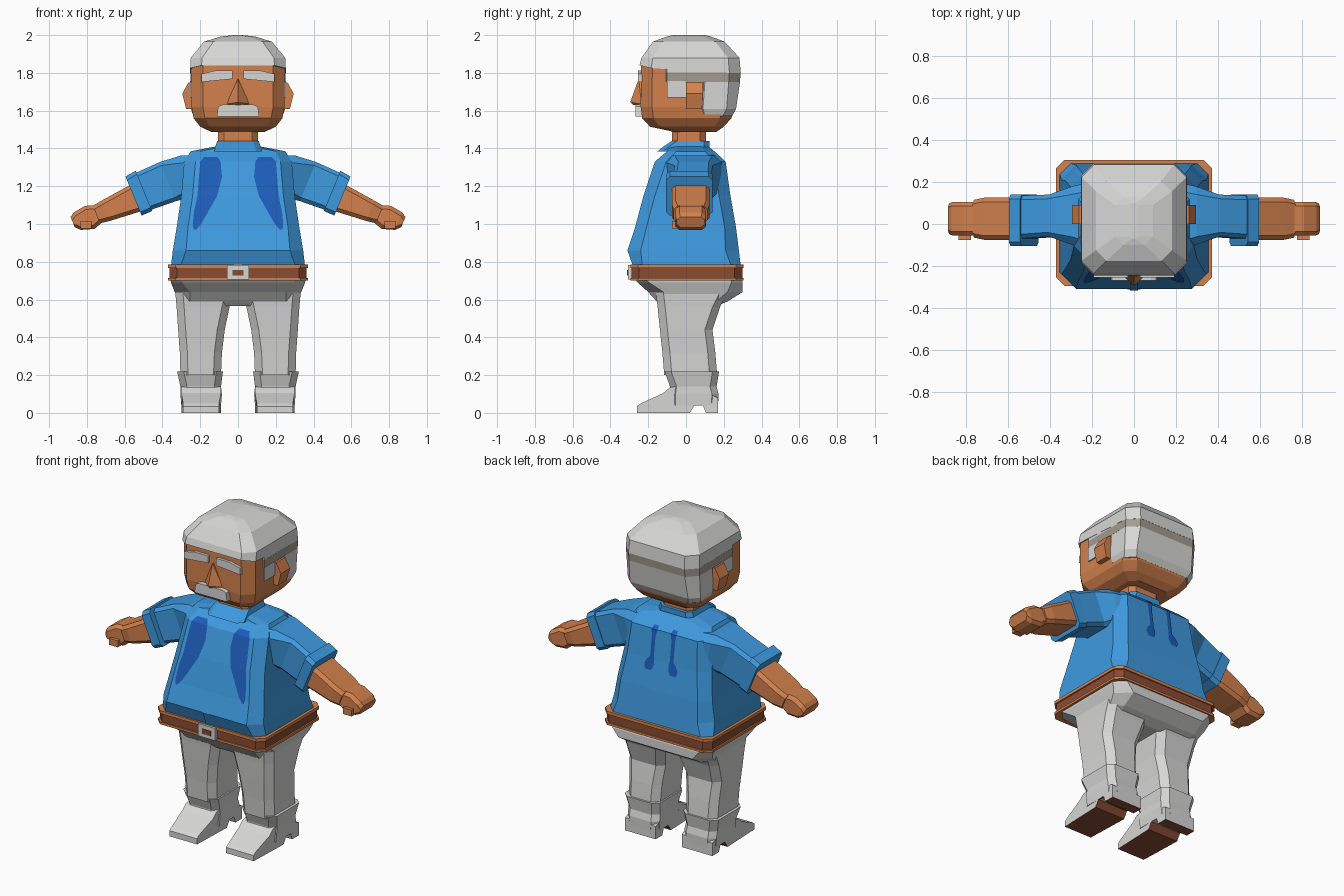
import bpy, bmesh
from math import sin, cos, radians
from mathutils import Vector
from mathutils.bvhtree import BVHTree

if "Cube" in bpy.data.objects:
    bpy.data.objects.remove(bpy.data.objects["Cube"])


def material(name, r, g, b):
    """Flat material from 0-255 display values."""
    col = [(c / 255) ** 2.2 for c in (r, g, b)] + [1]
    m = bpy.data.materials.new(name)
    m.use_nodes = True
    m.diffuse_color = col
    m.node_tree.nodes["Principled BSDF"].inputs["Base Color"].default_value = col
    return m


SKIN = material("skin_orange", 210, 128, 78)
BLUE = material("shirt_blue", 64, 152, 222)
NAVY = material("mark_blue", 34, 92, 184)
GREY = material("light_grey", 214, 214, 213)
BAND = material("warm_grey", 163, 153, 142)
BROWN = material("leather_brown", 136, 76, 54)


def finish(name, bm, mat, mirror=False):
    bmesh.ops.recalc_face_normals(bm, faces=bm.faces)
    mesh = bpy.data.meshes.new(name)
    bm.to_mesh(mesh)
    bm.free()
    mesh.materials.append(mat)
    ob = bpy.data.objects.new(name, mesh)
    bpy.context.collection.objects.link(ob)
    if mirror:
        ob.modifiers.new("mirror", 'MIRROR').use_mirror_merge = False
    return ob


def outline(a, b, c):
    """Rectangle of half sizes a, b with corners cut by c."""
    if c == 0:
        return [(a, b), (-a, b), (-a, -b), (a, -b)]
    return [(a, b - c), (a - c, b), (c - a, b), (-a, b - c),
            (-a, c - b), (c - a, -b), (a - c, -b), (a, c - b)]


def slab(z, x0, x1, y0, y1, c=0.0):
    """Horizontal ring."""
    mx, my = (x0 + x1) / 2, (y0 + y1) / 2
    return [Vector((mx + p, my + q, z))
            for p, q in outline((x1 - x0) / 2, (y1 - y0) / 2, c)]


def arm_ring(x, z, half, y0, y1, tilt=22.5, c=0.02):
    """Ring across the arm, leaning by tilt degrees."""
    t, my = radians(tilt), (y0 + y1) / 2
    return [Vector((x + q * sin(t), my + p, z + q * cos(t)))
            for p, q in outline((y1 - y0) / 2, half, c)]


def loft(name, rings, mat, mirror=False):
    bm = bmesh.new()
    loops = [[bm.verts.new(p) for p in r] for r in rings]
    n = len(loops[0])
    for lo, hi in zip(loops, loops[1:]):
        for i in range(n):
            j = (i + 1) % n
            bm.faces.new((lo[i], lo[j], hi[j], hi[i]))
    bm.faces.new(loops[0])
    bm.faces.new(loops[-1])
    return finish(name, bm, mat, mirror)


def body(name, rows, mat):
    """Centred loft from rows of (z, half width, front, back, corner cut)."""
    return loft(name, [slab(z, -w, w, f, b, c) for z, w, f, b, c in rows], mat)


def box(name, x, y, z, mat, mirror=False):
    return loft(name, [slab(h, *x, *y) for h in z], mat, mirror)


def hull(name, points, mat, mirror=False):
    bm = bmesh.new()
    for p in points:
        bm.verts.new(p)
    bmesh.ops.convex_hull(bm, input=bm.verts[:])
    return finish(name, bm, mat, mirror)


# Shirt
shirt = body("shirt", [
    (0.775, .355, -.28, .29, .05), (0.86, .345, -.31, .28, .07),
    (0.98, .325, -.27, .265, .06), (1.15, .30, -.225, .235, .06),
    (1.33, .285, -.165, .21, .06), (1.385, .25, -.10, .15, .05),
    (1.41, .12, -.09, .12, .04)], BLUE)
body("collar", [(1.385, .125, -.15, .12, .03), (1.41, .12, -.12, .125, .03),
                (1.44, .11, -.075, .125, .03)], BLUE)

# Thin panels that follow the shirt surface
bm = bmesh.new()
bm.from_mesh(shirt.data)
surface = BVHTree.FromBMesh(bm)
bm.free()


def panel(name, rows, mat, side, mirror=False, lift=0.006, cols=4):
    """Sheet from rows of (z, x0, x1), pressed on the front (-1) or back (1)."""
    bm = bmesh.new()
    grid = []
    for z, x0, x1 in rows:
        line = []
        for i in range(cols):
            x = x0 + (x1 - x0) * i / (cols - 1)
            hit = surface.ray_cast(Vector((x, side * 2, z)), Vector((0, -side, 0)))[0]
            line.append(bm.verts.new((x, hit.y + side * lift, z)))
        grid.append(line)
    for a, b in zip(grid, grid[1:]):
        for i in range(cols - 1):
            quad = (a[i], a[i + 1], b[i + 1], b[i])
            bm.faces.new(quad if side < 0 else quad[::-1])
    bmesh.ops.solidify(bm, geom=bm.faces[:], thickness=0.004)
    return finish(name, bm, mat, mirror)


panel("placket", [(z, -.02, .02) for z in (1.384, 1.33, 1.15, .98, .86, .785)], BLUE, -1)
panel("chest_mark", [(1.355, .11, .18), (1.33, .092, .2), (1.25, .085, .207),
                     (1.15, .11, .215), (1.07, .155, .232), (1.0, .195, .24),
                     (.97, .222, .235)], NAVY, -1, True)
panel("back_mark", [(1.35, .05, .08), (1.33, .045, .085), (1.29, .055, .08),
                    (1.17, .055, .08), (1.15, .05, .1), (1.12, .05, .115),
                    (1.09, .065, .105)], NAVY, 1, True)

# Arms
loft("sleeve", [arm_ring(.2, 1.245, .12, -.13, .2, 0, .04),
                arm_ring(.28, 1.25, .115, -.10, .18, 10, .04),
                arm_ring(.37, 1.225, .112, -.06, .14),
                arm_ring(.52, 1.165, .105, -.07, .135)], BLUE, True)
loft("sleeve_cuff", [arm_ring(.498, 1.175, .115, -.105, .14),
                     arm_ring(.553, 1.148, .112, -.105, .14)], BLUE, True)
loft("forearm", [arm_ring(.50, 1.155, .08, -.075, .125),
                 arm_ring(.70, 1.07, .058, -.075, .125),
                 arm_ring(.75, 1.05, .05, -.065, .115)], SKIN, True)
loft("hand", [arm_ring(.735, 1.055, .048, -.055, .105),
              arm_ring(.785, 1.035, .066, -.055, .105),
              arm_ring(.85, 1.015, .05, -.055, .105),
              arm_ring(.875, 1.01, .03, -.05, .10)], SKIN, True)
box("thumb", (.775, .835), (-.075, -.04), (.975, 1.015), SKIN, True)

# Belt with rims and buckle
body("belt", [(.705, .362, -.288, .298, .04), (.78, .362, -.288, .298, .04)], BROWN)
for name, z0, z1 in (("belt_top_rim", .766, .785), ("belt_bottom_rim", .70, .714)):
    body(name, [(z, .371, -.295, .305, .04) for z in (z0, z1)], SKIN)
box("buckle", (-.058, .058), (-.308, -.28), (.705, .782), GREY)
box("buckle_centre", (-.03, .03), (-.312, -.3), (.727, .757), BROWN)

# Trousers
body("hips", [(.565, .29, -.13, .16, .05), (.59, .315, -.155, .22, .06),
              (.64, .335, -.20, .30, .08), (.69, .355, -.255, .30, .06),
              (.72, .36, -.28, .292, .05)], GREY)
loft("leg", [slab(z, *r, .04) for z, *r in (
    (.2, .09, .305, -.115, .165), (.32, .085, .308, -.125, .155),
    (.44, .07, .317, -.138, .14), (.56, .045, .325, -.15, .18),
    (.64, .03, .332, -.16, .22))], GREY, True)

# Boots: shaft and foot with a notched sole
loft("boot_shaft", [slab(z, *r, .035) for z, *r in (
    (.04, .09, .30, -.09, .17), (.10, .085, .305, -.09, .172),
    (.14, .09, .305, -.085, .162), (.218, .08, .322, -.113, .175))], GREY, True)
profile = [(.17, 0), (.17, .08), (.0, .15), (-.085, .135), (-.12, .105), (-.24, .05),
           (-.26, .035), (-.26, 0), (.02, 0), (.045, .04), (.09, .04), (.105, 0)]
rings = []
for side in (-1, 1):
    rings.append([Vector((.195 + side * (.095 if y < -.2 else .105), y, z))
                  for y, z in profile])
foot = loft("boot_foot", rings, GREY, True)
foot.data.materials.append(BROWN)
for f in foot.data.polygons:
    if f.normal.z < -.5:
        f.material_index = 1

# Neck and head
body("neck", [(1.38, .105, -.075, .105, .03), (1.53, .105, -.075, .105, .03)], SKIN)
body("head", [(1.487, .14, -.06, .16, .04), (1.515, .2, -.19, .20, .05),
              (1.56, .235, -.232, .24, .06), (1.62, .246, -.24, .262, .06),
              (1.85, .246, -.238, .275, .06)], SKIN)
loft("ear", [slab(1.61, .23, .275, 0, .085), slab(1.69, .23, .295, 0, .09),
             slab(1.75, .23, .262, 0, .09)], SKIN, True)
hull("nose", [(0, -.236, 1.77), (0, -.25, 1.77), (0, -.295, 1.645), (0, -.28, 1.63),
              (.062, -.236, 1.635), (-.062, -.236, 1.635)], SKIN)
hull("eyebrow", [(x, y, z) for y in (-.225, -.255) for x, z in (
    (.028, 1.768), (.028, 1.812), (.12, 1.812), (.12, 1.77),
    (.192, 1.795), (.192, 1.752))], GREY, True)
hull("moustache", [(s * x, y, z) for s in (-1, 1) for y in (-.23, -.268)
                   for x, z in ((.08, 1.632), (.105, 1.622), (.112, 1.568), (.06, 1.572))], GREY)

# Hair
cap = body("hair_cap", [(1.80, .253, -.246, .29, .06), (1.88, .25, -.235, .283, .06),
                        (1.965, .18, -.175, .205, .05), (1.993, .09, -.10, .13, .04),
                        (2.0, .02, -.07, .10, .01)], GREY)
for v in cap.data.vertices:
    if v.co.z < 1.81 and v.co.y < -.1:
        v.co.z += .04 if v.co.y < -.2 else .025
body("hair_side", [(1.80, .252, -.16, .288, .06), (1.87, .249, -.16, .282, .06)], GREY)
body("hair_band", [(1.752, .2525, -.16, .286, .06), (1.802, .2525, -.16, .289, .06)], BAND)
body("hair_back", [(1.572, .236, .05, .245, .05), (1.61, .25, .04, .265, .05),
                   (1.752, .252, .04, .286, .06)], GREY)
box("sideburn", (.235, .254), (-.1, .0), (1.67, 1.756), GREY, True)
